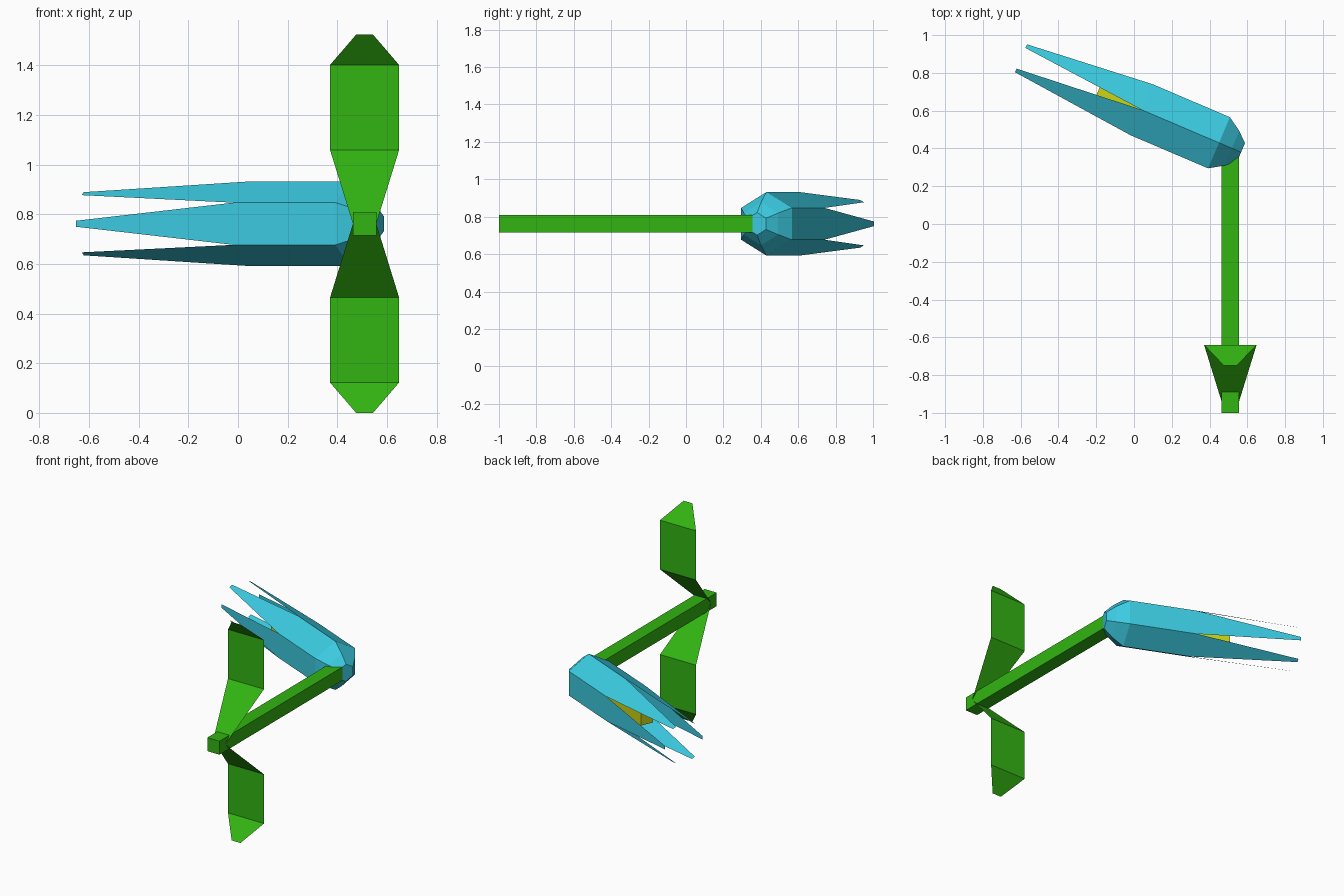
import bpy
import bmesh
import math
from mathutils import Matrix, Vector

cube = bpy.data.objects.get("Cube")
if cube:
    bpy.data.objects.remove(cube, do_unlink=True)


def material(name, color):
    mat = bpy.data.materials.new(name)
    mat.use_nodes = True
    mat.diffuse_color = (*color, 1)
    mat.node_tree.nodes["Principled BSDF"].inputs["Base Color"].default_value = (*color, 1)
    return mat


GREEN = material("leaf green", (0.032, 0.46, 0.006))
BLUE = material("petal blue", (0.045, 0.6, 0.76))
YELLOW = material("pistil yellow", (0.6, 0.66, 0.007))

MID_Z = 0.762   # height of the stem axis
STEM_X = 0.51


def finish(name, bm, mat, matrix=Matrix()):
    mesh = bpy.data.meshes.new(name)
    bm.to_mesh(mesh)
    bm.free()
    mesh.materials.append(mat)
    obj = bpy.data.objects.new(name, mesh)
    obj.matrix_world = matrix
    bpy.context.collection.objects.link(obj)
    return obj


def box(name, low, high, mat, matrix=Matrix()):
    bm = bmesh.new()
    low, high = Vector(low), Vector(high)
    bmesh.ops.create_cube(bm, size=1)
    bmesh.ops.scale(bm, vec=high - low, verts=bm.verts)
    bmesh.ops.translate(bm, vec=(low + high) / 2, verts=bm.verts)
    return finish(name, bm, mat, matrix)


# Square stem running front to back
H = 0.047
box("stem", (STEM_X - H, -1, MID_Z - H), (STEM_X + H, 0.355, MID_Z + H), GREEN)


# Folded sheet leaves: (half width, y, distance from the stem axis)
LEAF = [(0.047, -0.937, 0), (0.139, -0.64, 0.297), (0.139, -0.64, 0.64), (0.034, -0.75, 0.762)]


def leaf(name, side):
    bm = bmesh.new()
    rows = [[bm.verts.new((STEM_X + s * w, y, MID_Z + side * d)) for s in (-1, 1)]
            for w, y, d in LEAF]
    for a, b in zip(rows, rows[1:]):
        quad = [a[0], a[1], b[1], b[0]]
        bm.faces.new(quad if side > 0 else quad[::-1])
    finish(name, bm, GREEN)


leaf("upper_leaf", 1)
leaf("lower_leaf", -1)


# Flower frame: local x points along the flower, origin where the petals split
FLOWER = Matrix.Translation((0.04, 0.605, MID_Z)) @ Matrix.Rotation(math.radians(180 - 23.1), 4, 'Z')
SIDES = 6
RINGS = [(-0.573, 0.06), (-0.52, 0.115), (-0.446, 0.17), (0, 0.17)]   # (along, radius)
TIP_ALONG, TIP_APOTHEM, TIP_HALF = 0.694, 0.14, 0.012


def flower():
    bm = bmesh.new()
    rings = []
    for along, radius in RINGS:
        angles = [math.tau * (i + 0.5) / SIDES for i in range(SIDES)]
        rings.append([bm.verts.new((along, radius * math.cos(a), radius * math.sin(a)))
                      for a in angles])
    bm.faces.new(rings[0])
    for a, b in zip(rings, rings[1:]):
        for i in range(SIDES):
            j = (i + 1) % SIDES
            bm.faces.new((a[i], a[j], b[j], b[i]))
    # One tapering petal continues each side of the tube
    for i in range(SIDES):
        j = (i + 1) % SIDES
        mid = math.tau * (i + 1) / SIDES
        out = Vector((0, math.cos(mid), math.sin(mid)))
        across = Vector((0, -math.sin(mid), math.cos(mid)))
        center = Vector((TIP_ALONG, 0, 0)) + out * TIP_APOTHEM
        near, far = [bm.verts.new(center + across * s * TIP_HALF) for s in (-1, 1)]
        bm.faces.new((rings[-1][i], rings[-1][j], far, near))
    bmesh.ops.recalc_face_normals(bm, faces=bm.faces)
    finish("flower_bell", bm, BLUE, FLOWER)


flower()

# Pistil inside the bell
box("pistil", (-0.45, -0.045, -0.045), (0.25, 0.045, 0.045), YELLOW, FLOWER)
